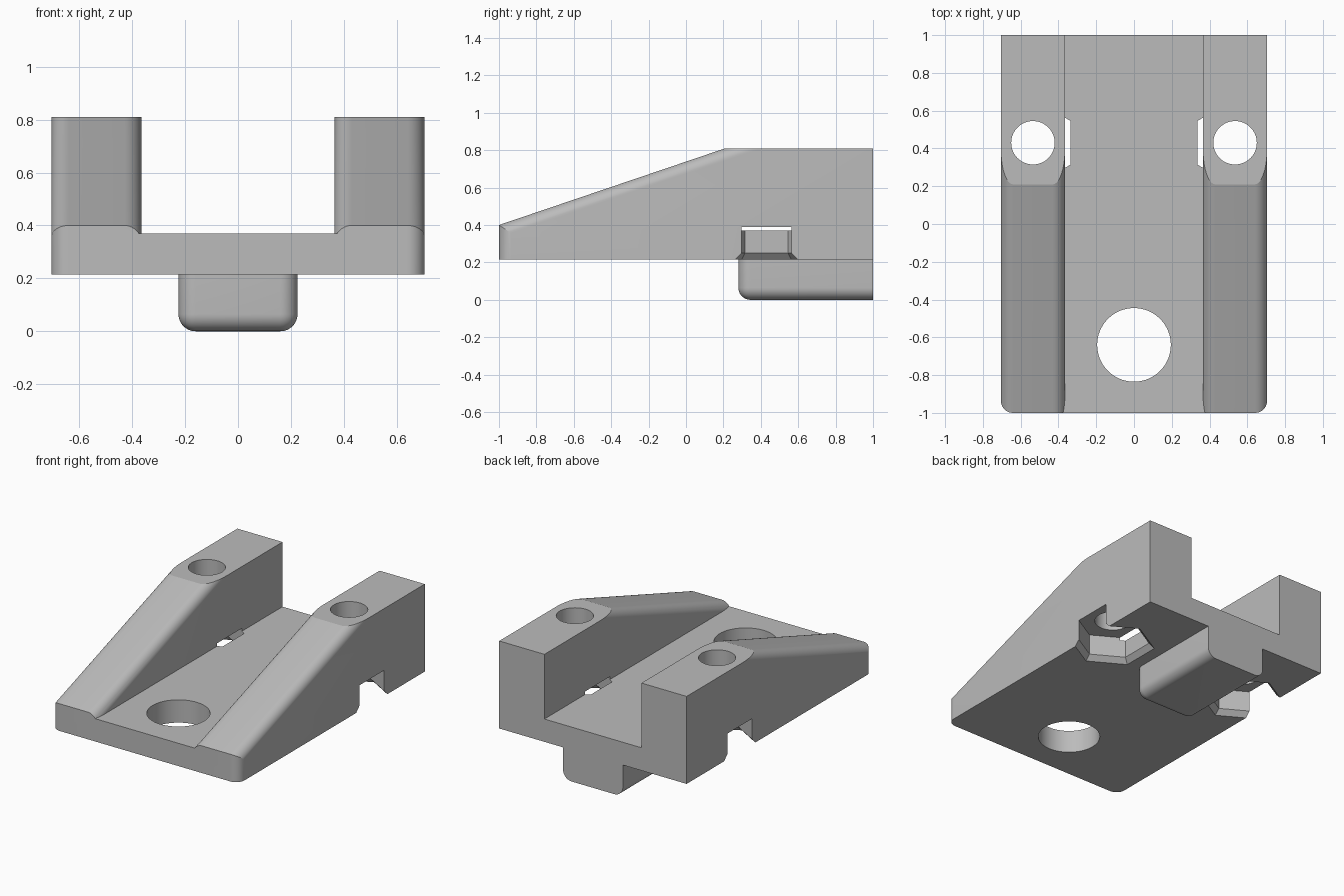
import bpy, bmesh, math
from mathutils import Vector

if "Cube" in bpy.data.objects:
    bpy.data.objects.remove(bpy.data.objects["Cube"], do_unlink=True)

GREY = (0.5, 0.5, 0.5, 1)
grey = bpy.data.materials.new("plain grey")
grey.use_nodes = True
grey.diffuse_color = GREY
grey.node_tree.nodes["Principled BSDF"].inputs["Base Color"].default_value = GREY

# Main dimensions
HALF, INNER, BASE, FLOOR, TOP = 0.705, 0.365, 0.215, 0.37, 0.81
R = 0.065
NOSE, SLOPE = 0.4, 0.339
BOLT = Vector((0.535, 0.43, 0))


def finish(name, bm):
    bmesh.ops.recalc_face_normals(bm, faces=bm.faces)
    mesh = bpy.data.meshes.new(name)
    bm.to_mesh(mesh)
    bm.free()
    mesh.materials.append(grey)
    obj = bpy.data.objects.new(name, mesh)
    bpy.context.collection.objects.link(obj)
    return obj


def box(name, low, high, rounded=None, radius=R):
    """Box whose edges chosen by the rule are filleted."""
    bm = bmesh.new()
    bmesh.ops.create_cube(bm, size=1)
    low, high = Vector(low), Vector(high)
    for v in bm.verts:
        v.co = (low + high) / 2 + v.co * (high - low)
    if rounded:
        edges = [e for e in bm.edges if rounded((e.verts[0].co + e.verts[1].co) / 2)]
        bmesh.ops.bevel(bm, geom=edges, offset=radius, segments=10,
                        profile=0.5, affect="EDGES", clamp_overlap=True)
    return finish(name, bm)


def loft(name, centre, sections, sides, turn=0):
    """Stack of regular polygons given as (height, radius)."""
    bm = bmesh.new()
    rings = []
    for z, r in sections:
        angles = [turn + math.tau * i / sides for i in range(sides)]
        rings.append([bm.verts.new((centre.x + r * math.cos(a),
                                    centre.y + r * math.sin(a), z)) for a in angles])
    for a, b in zip(rings, rings[1:]):
        for i in range(sides):
            j = (i + 1) % sides
            bm.faces.new((a[i], a[j], b[j], b[i]))
    bm.faces.new(rings[0])
    bm.faces.new(rings[-1])
    return finish(name, bm)


def combine(target, tool, operation):
    mod = target.modifiers.new(operation.lower(), "BOOLEAN")
    mod.operation, mod.solver, mod.object = operation, "EXACT", tool
    tool.hide_render = True
    bpy.context.view_layer.objects.active = target
    bpy.ops.object.modifier_apply(modifier=mod.name)
    bpy.data.objects.remove(tool, do_unlink=True)


# Floor plate between the rails
body = box("slotted_bracket", (-INNER - 0.01, -1, BASE), (INNER + 0.01, 1, FLOOR))

# Side rails, each trimmed by a rounded bar that follows the ramp
for side in (-1, 1):
    x0, x1 = sorted((side * INNER, side * HALF))
    mid = (x0 + x1) / 2
    rail = box("rail", (x0, -1, BASE), (x1, 1, TOP),
               lambda p: p.y < -0.99 and abs(p.x) > HALF - 0.01 and abs(p.z - TOP) > 0.1)
    crest = NOSE + SLOPE
    ramp = box("ramp_envelope", (x0, -1.3, -1), (x1, 1.3, crest),
               lambda p: p.z > crest - 0.01 and abs(p.x - mid) > 0.1)
    for v in ramp.data.vertices:
        v.co.z += SLOPE * v.co.y
    combine(rail, ramp, "INTERSECT")
    combine(body, rail, "UNION")

# Locating tongue underneath, rounded everywhere except at the back and top
tongue = box("tongue", (-0.225, 0.28, 0), (0.225, 1, BASE + 0.05),
             lambda p: p.y < 0.99 and p.z < BASE)
combine(body, tongue, "UNION")

# Large hole in the plate
combine(body, loft("plate_hole", Vector((0, -0.64, 0)), [(0, 0.195), (1, 0.195)], 64), "DIFFERENCE")

# Bolt holes and flared hexagonal nut pockets
hexagon = 1 / math.cos(math.pi / 6)
for side in (-1, 1):
    centre = Vector((side * BOLT.x, BOLT.y, 0))
    combine(body, loft("bolt_hole", centre, [(0.1, 0.115), (1, 0.115)], 64), "DIFFERENCE")
    sections = [(BASE - 0.035, 0.26 * hexagon), (BASE + 0.035, 0.2 * hexagon),
                (0.39, 0.2 * hexagon)]
    combine(body, loft("nut_pocket", centre, sections, 6, math.pi / 6), "DIFFERENCE")

# Smooth fillets and bores, crisp edges elsewhere
bpy.ops.object.select_all(action="DESELECT")
body.select_set(True)
bpy.context.view_layer.objects.active = body
bpy.ops.object.shade_smooth_by_angle(angle=math.radians(16))
